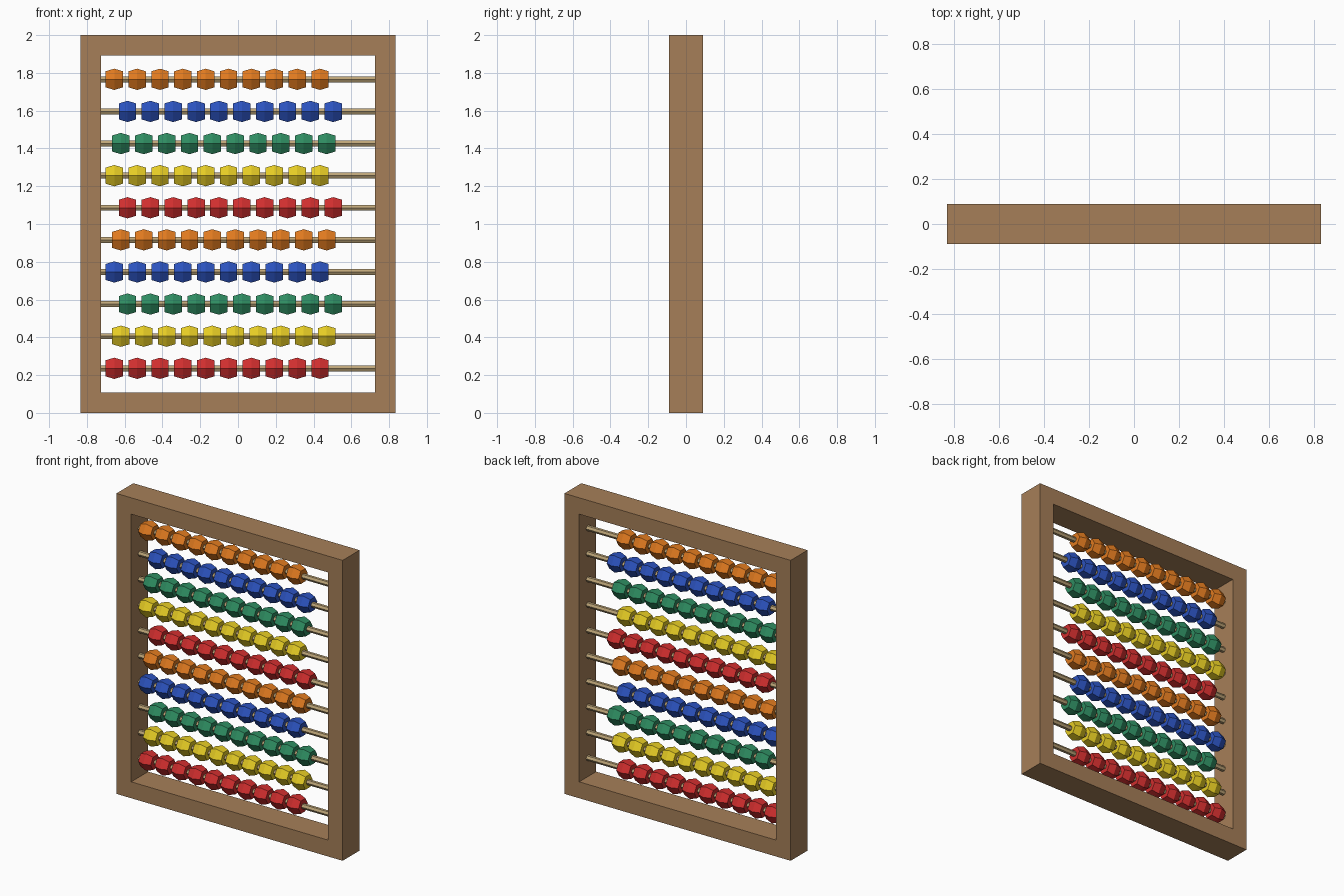
import bpy, bmesh
from math import cos, sin, pi

if "Cube" in bpy.data.objects:
    bpy.data.objects.remove(bpy.data.objects["Cube"])

HW, HEIGHT, HD, BAR = 0.833, 2.0, 0.089, 0.109   # frame half width, height, half depth, bar width
ROWS, BEADS = 10, 10
Z0, ROW_STEP = 0.236, 0.17
X0, PITCH, SHIFT = -0.655, 0.121, 0.035


def material(name, rgb):
    m = bpy.data.materials.new(name)
    lin = [(c / 255 / 12.92) if c < 11 else ((c / 255 + 0.055) / 1.055) ** 2.4 for c in rgb]
    m.diffuse_color = (*lin, 1)
    m.use_nodes = True
    m.node_tree.nodes["Principled BSDF"].inputs["Base Color"].default_value = m.diffuse_color
    return m


def finish(bm, name, mat):
    bmesh.ops.recalc_face_normals(bm, faces=bm.faces)
    me = bpy.data.meshes.new(name)
    bm.to_mesh(me)
    bm.free()
    me.materials.append(mat)
    ob = bpy.data.objects.new(name, me)
    bpy.context.collection.objects.link(ob)
    return ob


def lathe_x(bm, profile, cx, cz, sides=6):
    """Capped six-sided turning around the x axis; profile = (x, radius)."""
    rings = [[bm.verts.new((cx + x, -r * cos(2 * pi * k / sides), cz + r * sin(2 * pi * k / sides)))
              for k in range(sides)] for x, r in profile]
    for a, b in zip(rings, rings[1:]):
        for k in range(sides):
            n = (k + 1) % sides
            bm.faces.new((a[k], a[n], b[n], b[k]))
    bm.faces.new(rings[0])
    bm.faces.new(rings[-1])


wood = material("frame_wood", (166, 127, 88))
rod_mat = material("rod_wood", (190, 165, 120))
colours = [material(n, c) for n, c in (
    ("red", (208, 46, 46)), ("yellow", (230, 204, 36)), ("green", (46, 140, 97)),
    ("blue", (43, 82, 190)), ("orange", (224, 122, 31)))]

# Frame: one rectangular ring
bm = bmesh.new()
loops = []
for inset, y in ((0, -HD), (0, HD), (BAR, HD), (BAR, -HD)):
    w, lo, hi = HW - inset, inset, HEIGHT - inset
    loops.append([bm.verts.new((x, y, z)) for x, z in ((-w, lo), (w, lo), (w, hi), (-w, hi))])
for i in range(4):
    a, b = loops[i], loops[(i + 1) % 4]
    for k in range(4):
        n = (k + 1) % 4
        bm.faces.new((a[k], a[n], b[n], b[k]))
finish(bm, "frame", wood)

# Rods and their bead rows, bottom to top
BEAD = ((-0.046, 0.049), (0, 0.065), (0.046, 0.049))
half = HW - BAR + 0.01
for i in range(ROWS):
    z = Z0 + ROW_STEP * i
    bm = bmesh.new()
    lathe_x(bm, ((-half, 0.018), (half, 0.018)), 0, z)
    finish(bm, f"rod_{i + 1}", rod_mat)
    bm = bmesh.new()
    for j in range(BEADS):
        lathe_x(bm, BEAD, X0 + SHIFT * (i % 3) + PITCH * j, z)
    finish(bm, f"bead_row_{i + 1}", colours[i % 5])
